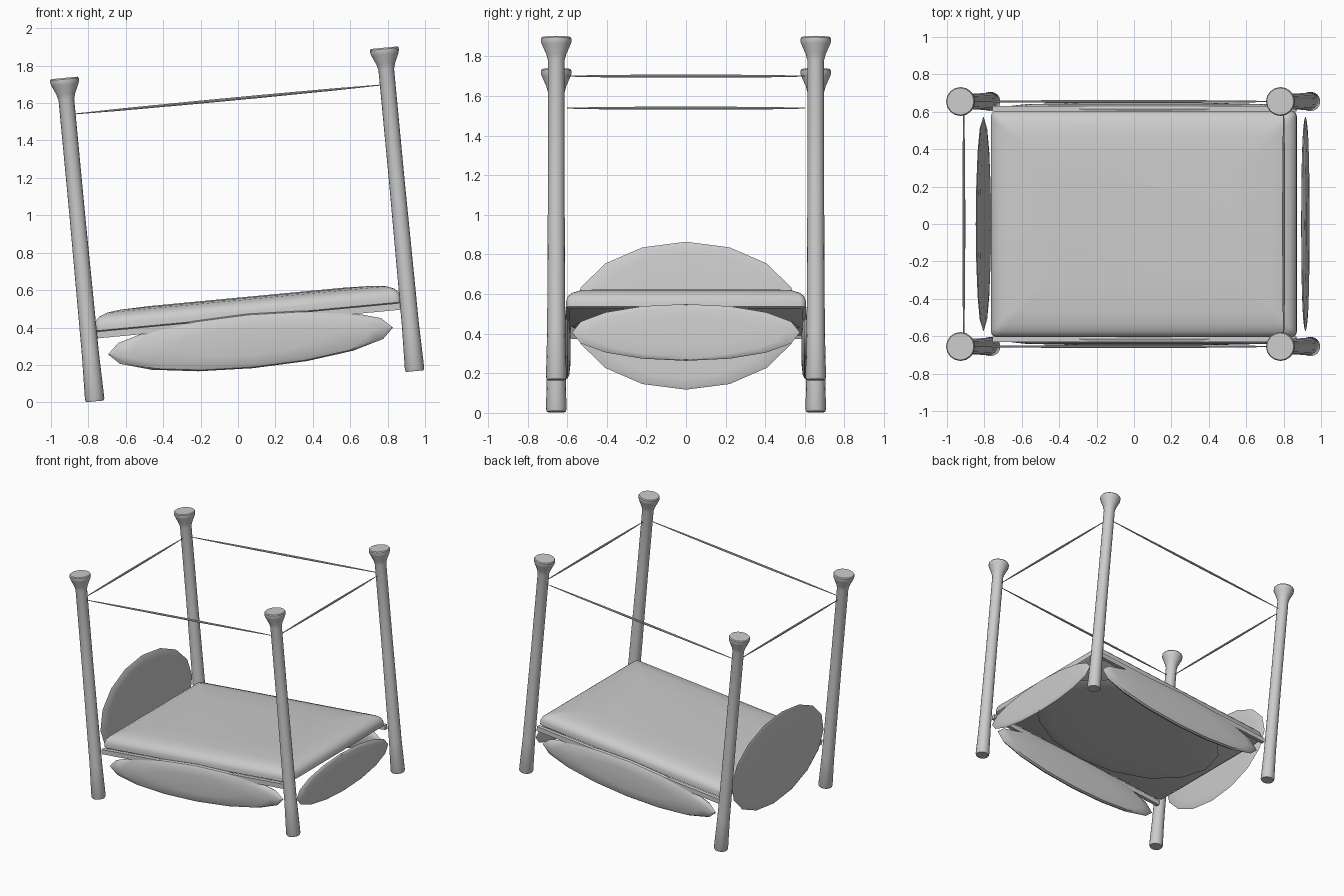
import bpy, bmesh
from math import radians, sin, cos, pi
from mathutils import Matrix, Vector

cube = bpy.data.objects.get("Cube")
if cube:
    bpy.data.objects.remove(cube, do_unlink=True)

# One plain grey for the whole bed
grey = bpy.data.materials.new("plain_grey")
grey.use_nodes = True
COLOUR = (0.6, 0.6, 0.6, 1)
grey.diffuse_color = COLOUR
grey.node_tree.nodes["Principled BSDF"].inputs["Base Color"].default_value = COLOUR

# The whole bed leans about the y axis
TILT = Matrix.Translation((0.09, 0, 0.086)) @ Matrix.Rotation(radians(-5.4), 4, 'Y')
POST_X, POST_Y = 0.859, 0.655


def finish(name, bm, angle=35):
    bmesh.ops.recalc_face_normals(bm, faces=bm.faces)
    bm.transform(TILT)
    mesh = bpy.data.meshes.new(name)
    bm.to_mesh(mesh)
    bm.free()
    mesh.materials.append(grey)
    obj = bpy.data.objects.new(name, mesh)
    bpy.context.collection.objects.link(obj)
    bpy.ops.object.select_all(action='DESELECT')
    obj.select_set(True)
    bpy.context.view_layer.objects.active = obj
    bpy.ops.object.shade_smooth_by_angle(angle=radians(angle))
    return obj


def loft(rings):
    """Skin a stack of matching closed rings and cap both ends."""
    bm = bmesh.new()
    loops = [[bm.verts.new(p) for p in ring] for ring in rings]
    for a, b in zip(loops, loops[1:]):
        for i in range(len(a)):
            j = (i + 1) % len(a)
            bm.faces.new((a[i], a[j], b[j], b[i]))
    bm.faces.new(loops[0])
    bm.faces.new(loops[-1])
    return bm


def circle(r, z, n=16):
    return [(r * cos(2 * pi * i / n), r * sin(2 * pi * i / n), z) for i in range(n)]


def lathe(name, profile, matrix, n=16, angle=35):
    bm = loft([circle(r, z, n) for r, z in profile])
    bm.transform(matrix)
    return finish(name, bm, angle)


def panel(name, centre, size, axis):
    """Thin oval cushion-like board, thin along the given axis."""
    profile = [(0.5, -1), (0.85, -0.8), (0.96, -0.5), (1, 0),
               (0.96, 0.5), (0.85, 0.8), (0.5, 1)]
    turn = {'X': Matrix.Rotation(pi / 2, 4, 'Y'),
            'Y': Matrix.Rotation(pi / 2, 4, 'X'),
            'Z': Matrix.Identity(4)}[axis]
    scale = Matrix.Diagonal((*size, 1))
    return lathe(name, profile, Matrix.Translation(centre) @ scale @ turn)


def rod(name, start, end, r=0.008):
    """Slim spindle that narrows to both ends."""
    start, end = Vector(start), Vector(end)
    d = end - start
    profile = [(r * w, d.length * t) for w, t in
               ((0.3, 0), (0.75, 0.15), (1, 0.4), (1, 0.6), (0.75, 0.85), (0.3, 1))]
    m = Matrix.Translation(start) @ d.to_track_quat('Z', 'Y').to_matrix().to_4x4()
    return lathe(name, profile, m, n=8)


# Posts with flared caps
post_profile = [(0.047, 0), (0.052, 0.012), (0.046, 0.25), (0.042, 1.0), (0.042, 1.62),
                (0.05, 1.65), (0.072, 1.70), (0.077, 1.715), (0.077, 1.73), (0.072, 1.737)]
for sx, xn in ((-1, "head"), (1, "foot")):
    for sy, yn in ((-1, "front"), (1, "back")):
        lathe(f"{xn}_{yn}_post", post_profile,
              Matrix.Translation((sx * POST_X, sy * POST_Y, 0)))

# Canopy rods, side beams and side panels
for s, n in ((-1, "front"), (1, "back")):
    rod(f"{n}_canopy_rod", (-0.82, s * POST_Y, 1.54), (0.82, s * POST_Y, 1.54))
    bm = bmesh.new()
    bmesh.ops.create_cube(bm, size=1)
    bm.transform(Matrix.Translation((0, s * 0.617, 0.352)) @ Matrix.Diagonal((1.63, 0.03, 0.036, 1)))
    finish(f"{n}_beam", bm)
    panel(f"{n}_panel", (0, s * 0.615, 0.243), (0.765, 0.032, 0.146), 'Y')
for s, n in ((-1, "head"), (1, "foot")):
    rod(f"{n}_canopy_rod", (s * POST_X, -0.6, 1.54), (s * POST_X, 0.6, 1.54))

# Tall headboard, low footboard and oval base board
panel("headboard", (-0.853, 0, 0.487), (0.014, 0.575, 0.375), 'X')
panel("footboard", (0.853, 0, 0.241), (0.014, 0.575, 0.144), 'X')
panel("base_board", (0, 0, 0.35), (0.765, 0.575, 0.014), 'Z')


# Mattress: stacked rectangles with tight corners and a soft top
def rectangle(inset, z, r=0.03):
    hx, hy = 0.82 - inset, 0.605 - inset
    ring = []
    for k, (sx, sy) in enumerate(((1, 1), (-1, 1), (-1, -1), (1, -1))):
        for step in range(4):
            a = (k + step / 3) * pi / 2
            ring.append((sx * (hx - r) + r * cos(a), sy * (hy - r) + r * sin(a), z))
    return ring


soft = [(0.015, 0.365), (0, 0.375), (0, 0.405), (0.008, 0.43), (0.03, 0.45),
        (0.07, 0.466), (0.14, 0.475), (0.3, 0.48)]
finish("mattress", loft([rectangle(i, z) for i, z in soft]), 50)
